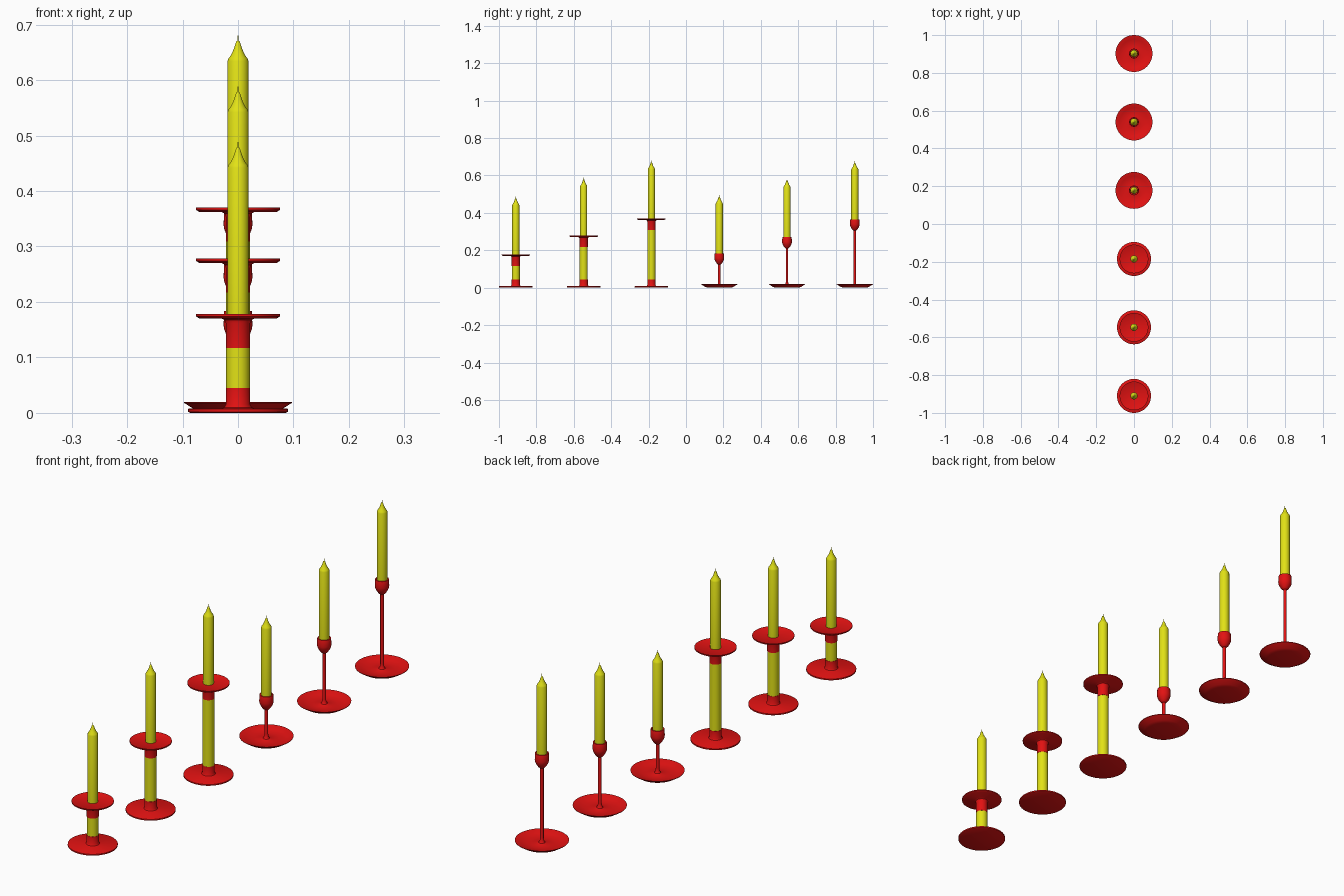
import bpy
import bmesh
import math

if "Cube" in bpy.data.objects:
    bpy.data.objects.remove(bpy.data.objects["Cube"], do_unlink=True)


def material(name, colour):
    mat = bpy.data.materials.new(name)
    mat.use_nodes = True
    mat.diffuse_color = colour
    mat.node_tree.nodes["Principled BSDF"].inputs["Base Color"].default_value = colour
    return mat


RED = material("red enamel", (0.76, 0.006, 0.006, 1))
YELLOW = material("yellow wax", (0.76, 0.76, 0.008, 1))


def lathe(name, profile, y, z, mat, sides=48):
    """Spin an (r, z) profile, listed from bottom to top, around a vertical axis."""
    bm = bmesh.new()
    verts = [bm.verts.new((r, 0, h)) for r, h in profile]
    edges = [bm.edges.new(pair) for pair in zip(verts, verts[1:])]
    bmesh.ops.spin(bm, geom=verts + edges, cent=(0, 0, 0), axis=(0, 0, 1),
                   angle=math.tau, steps=sides, use_merge=False)
    bmesh.ops.remove_doubles(bm, verts=bm.verts, dist=0.00005)
    bmesh.ops.recalc_face_normals(bm, faces=bm.faces)
    mesh = bpy.data.meshes.new(name)
    bm.to_mesh(mesh)
    bm.free()
    mesh.materials.append(mat)
    obj = bpy.data.objects.new(name, mesh)
    bpy.context.collection.objects.link(obj)
    obj.location = (0, y, z)
    bpy.ops.object.select_all(action="DESELECT")
    obj.select_set(True)
    bpy.context.view_layer.objects.active = obj
    bpy.ops.object.shade_smooth_by_angle(angle=math.radians(35))
    return obj


def candle(name, y, bottom, top):
    # Straight shaft with a concave tip and a thin wick, heights below the wick end
    h = top - bottom
    lathe(name, [(0, 0), (0.019, 0), (0.019, h - 0.046), (0.017, h - 0.041),
                 (0.012, h - 0.034), (0.008, h - 0.025), (0.005, h - 0.016),
                 (0.0035, h - 0.011), (0.001, h - 0.009), (0.001, h), (0, h)],
          y, bottom, YELLOW, 32)


def column_holder(tag, y, plate_top, candle_top):
    # Flat foot with a short red socket
    lathe(tag + "_foot", [(0, 0), (0.086, 0), (0.09, 0.002), (0.09, 0.007),
                          (0.088, 0.008), (0.03, 0.008), (0.025, 0.01),
                          (0.022, 0.015), (0.022, 0.045), (0, 0.045)], y, 0, RED)
    # Yellow column between the two red sockets
    lathe(tag + "_column", [(0.0215, 0.044), (0.0215, plate_top - 0.058)], y, 0, YELLOW)
    # Upper socket flaring into the drip plate
    lathe(tag + "_drip_plate", [(0, -0.061), (0.022, -0.061), (0.022, -0.016),
                                (0.024, -0.011), (0.029, -0.008), (0.07, -0.0075),
                                (0.076, -0.004), (0.076, 0), (0.073, 0),
                                (0.068, -0.003), (0, -0.003)], y, plate_top, RED)
    candle(tag + "_candle", y, plate_top - 0.003, candle_top)


def stem_holder(tag, y, cup_top, candle_top):
    # Shallow dish rising into a thin stem
    lathe(tag + "_dish_and_stem", [(0, 0), (0.062, 0), (0.075, 0.004), (0.097, 0.018),
                                   (0.0975, 0.02), (0.095, 0.02), (0.075, 0.011),
                                   (0.05, 0.007), (0.022, 0.007), (0.012, 0.011),
                                   (0.008, 0.018), (0.0065, 0.028),
                                   (0.0065, cup_top - 0.05)], y, 0, RED)
    # Cup with a rounded, tapering underside
    lathe(tag + "_cup", [(0, -0.06), (0.0065, -0.06), (0.011, -0.057), (0.016, -0.051),
                         (0.0215, -0.042), (0.025, -0.033), (0.026, -0.026),
                         (0.025, -0.001), (0.0245, 0), (0.02, 0), (0.0195, -0.006),
                         (0, -0.006)], y, cup_top, RED)
    candle(tag + "_candle", y, cup_top - 0.006, candle_top)


# Three column holders at the front, three stem holders behind, each row growing taller
sizes = ["short", "medium", "tall"]
for size, y, plate, top in zip(sizes, (-0.91, -0.547, -0.185),
                               (0.178, 0.278, 0.37), (0.488, 0.588, 0.68)):
    column_holder(size + "_column", y, plate, top)
for size, y, cup, top in zip(sizes, (0.178, 0.54, 0.9025),
                             (0.184, 0.27, 0.365), (0.496, 0.584, 0.678)):
    stem_holder(size + "_stem", y, cup, top)
